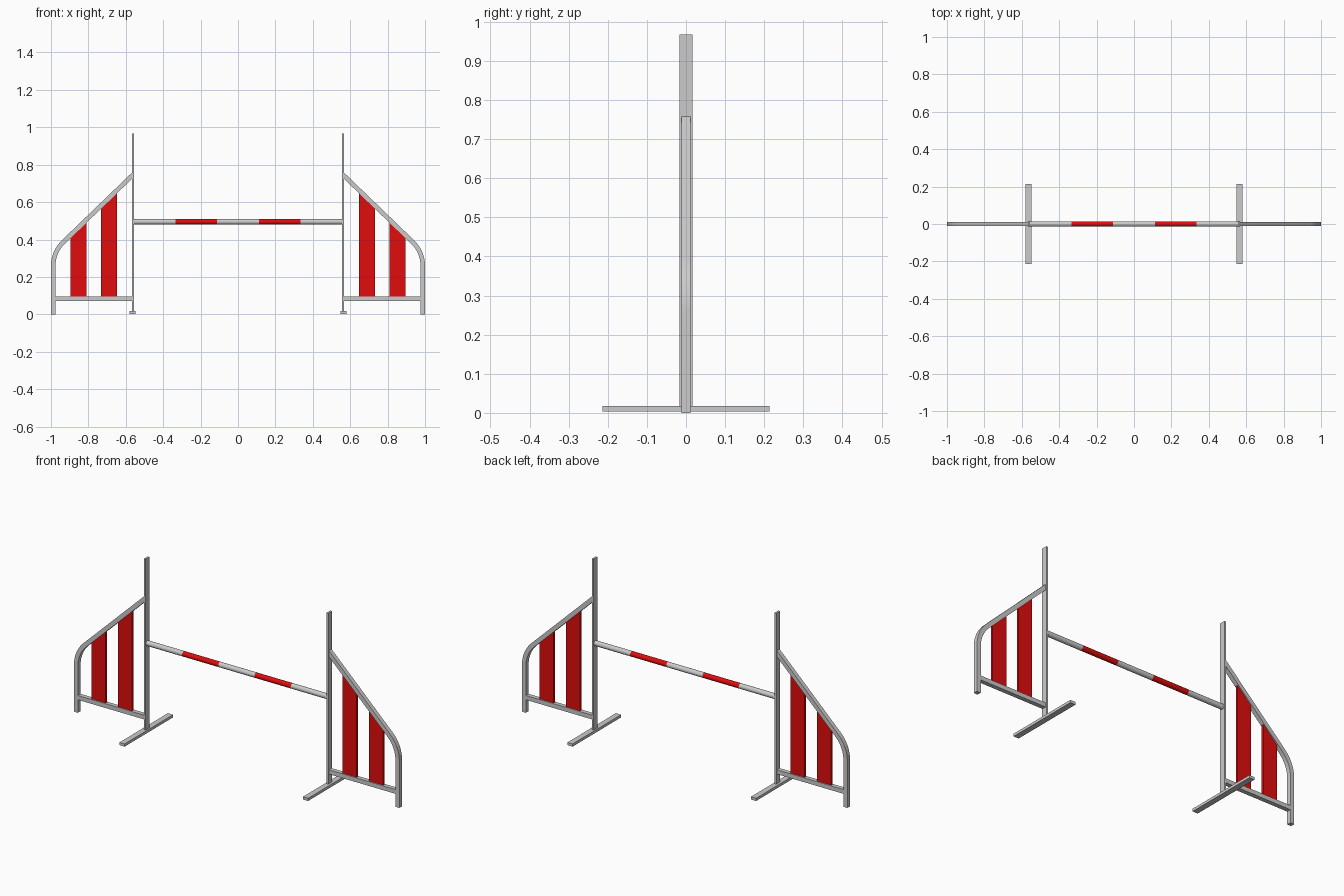
import bpy, bmesh
from math import sin, cos, tan, radians, pi

if "Cube" in bpy.data.objects:
    bpy.data.objects.remove(bpy.data.objects["Cube"])

red = bpy.data.materials.new("red_paint")
red.diffuse_color = (0.75, 0.004, 0.004, 1)
red.use_nodes = True
red.node_tree.nodes["Principled BSDF"].inputs["Base Color"].default_value = red.diffuse_color


def finish(name, bm, mat=None):
    bmesh.ops.recalc_face_normals(bm, faces=bm.faces[:])
    me = bpy.data.meshes.new(name)
    bm.to_mesh(me)
    bm.free()
    ob = bpy.data.objects.new(name, me)
    bpy.context.collection.objects.link(ob)
    if mat:
        me.materials.append(mat)
    return ob


def smooth(ob):
    bpy.ops.object.select_all(action='DESELECT')
    bpy.context.view_layer.objects.active = ob
    ob.select_set(True)
    bpy.ops.object.shade_smooth_by_angle(angle=radians(30))


def prism(name, pts, half_y, side, mat=None):
    """Extrude an x-z outline symmetrically along y, on the given side."""
    bm = bmesh.new()
    face = bm.faces.new([bm.verts.new((side * x, -half_y, z)) for x, z in pts])
    ext = bmesh.ops.extrude_face_region(bm, geom=[face])
    bmesh.ops.translate(bm, vec=(0, 2 * half_y, 0),
                        verts=[v for v in ext["geom"] if isinstance(v, bmesh.types.BMVert)])
    return finish(name, bm, mat)


def rect(x0, x1, z0, z1):
    return [(x0, z0), (x1, z0), (x1, z1), (x0, z1)]


POST_IN, POST_OUT = 0.556, 0.567
TUBE = 0.012                       # half width of the square tube
LEG_X, BEND_R, BEND_Z = 0.988, 0.18, 0.258
SLOPE = radians(44)
TURN = pi / 2 - SLOPE


def edge(offset):
    """One edge of the bent tube: leg, bend, then slope up to the post."""
    r, cx = BEND_R + offset, LEG_X - BEND_R
    pts = [(cx + r, 0)]
    pts += [(cx + r * cos(TURN * i / 12), BEND_Z + r * sin(TURN * i / 12)) for i in range(13)]
    x, z = pts[-1]
    return pts + [(POST_OUT, z + (x - POST_OUT) * tan(SLOPE))]


for side, label in ((-1, "left"), (1, "right")):
    # upright and its foot
    prism(label + "_upright", rect(POST_IN, POST_OUT, 0.018, 0.967), 0.0165, side)
    prism(label + "_foot", rect(0.548, 0.58, 0.003, 0.018), 0.213, side)

    # bent wing frame and bottom rail
    inner = edge(-TUBE)
    smooth(prism(label + "_wing_frame", edge(TUBE) + inner[::-1], TUBE, side))
    prism(label + "_bottom_rail", rect(POST_OUT, LEG_X - TUBE, 0.072, 0.096), TUBE, side)

    # red slats cut to the slope
    top_z = inner[-1][1]
    for n, (x0, x1) in enumerate(((0.647, 0.733), (0.81, 0.896)), 1):
        z0, z1 = (top_z - (x - POST_OUT) * tan(SLOPE) for x in (x0, x1))
        prism(f"{label}_slat_{n}", [(x0, 0.096), (x1, 0.096), (x1, z1), (x0, z0)],
              0.006, side, red)

# striped pole in five equal sections
step = 2 * POST_IN / 5
for i in range(5):
    bpy.ops.mesh.primitive_cylinder_add(vertices=32, radius=0.0145, depth=step,
                                        location=((i - 2) * step, 0, 0.495),
                                        rotation=(0, pi / 2, 0))
    ob = bpy.context.object
    ob.name = f"pole_section_{i + 1}"
    if i % 2:
        ob.data.materials.append(red)
    smooth(ob)
